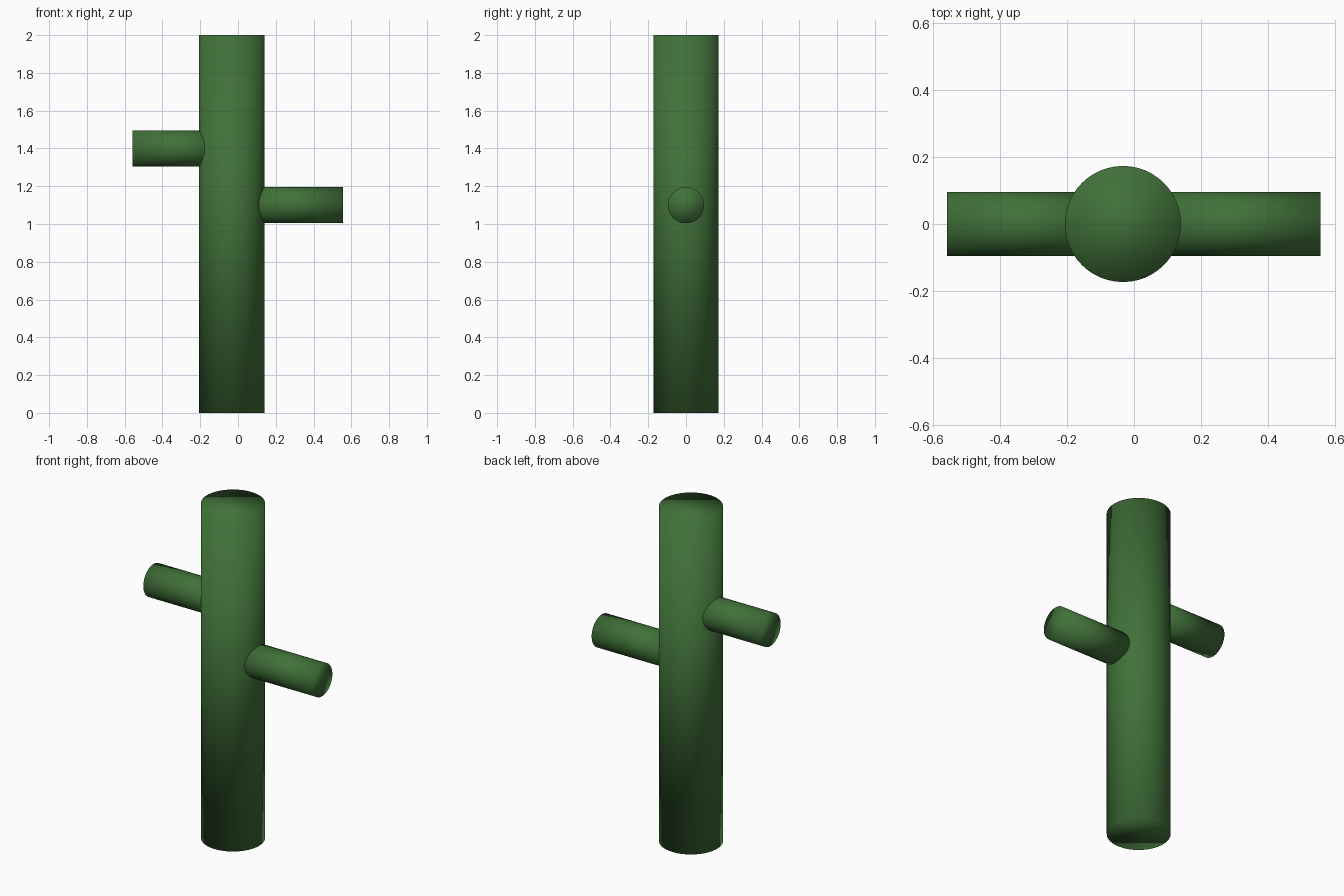
import bpy
import math

cube = bpy.data.objects.get("Cube")
if cube:
    bpy.data.objects.remove(cube, do_unlink=True)

# One green for every part
GREEN = (0.052, 0.165, 0.041, 1.0)
green = bpy.data.materials.new("cactus green")
green.use_nodes = True
green.diffuse_color = GREEN
green.node_tree.nodes["Principled BSDF"].inputs["Base Color"].default_value = GREEN


def cylinder(name, radius, length, center, tilt=0.0):
    """Closed cylinder, softly shaded over its rims."""
    bpy.ops.mesh.primitive_cylinder_add(
        vertices=48, radius=radius, depth=length,
        location=center, rotation=(0, tilt, 0))
    obj = bpy.context.object
    obj.name = name
    obj.data.materials.append(green)
    bpy.ops.object.shade_smooth()
    return obj


# Upright trunk
cylinder("trunk", 0.173, 2.0, (-0.033, 0, 1.0))


# Side arms, running from inside the trunk out to their tips
def arm(name, inner, tip, height):
    cylinder(name, 0.096, abs(tip - inner), ((inner + tip) / 2, 0, height),
             math.copysign(math.pi / 2, tip))


arm("right_arm", -0.06, -0.558, 1.4)
arm("left_arm", 0.058, 0.556, 1.1)
